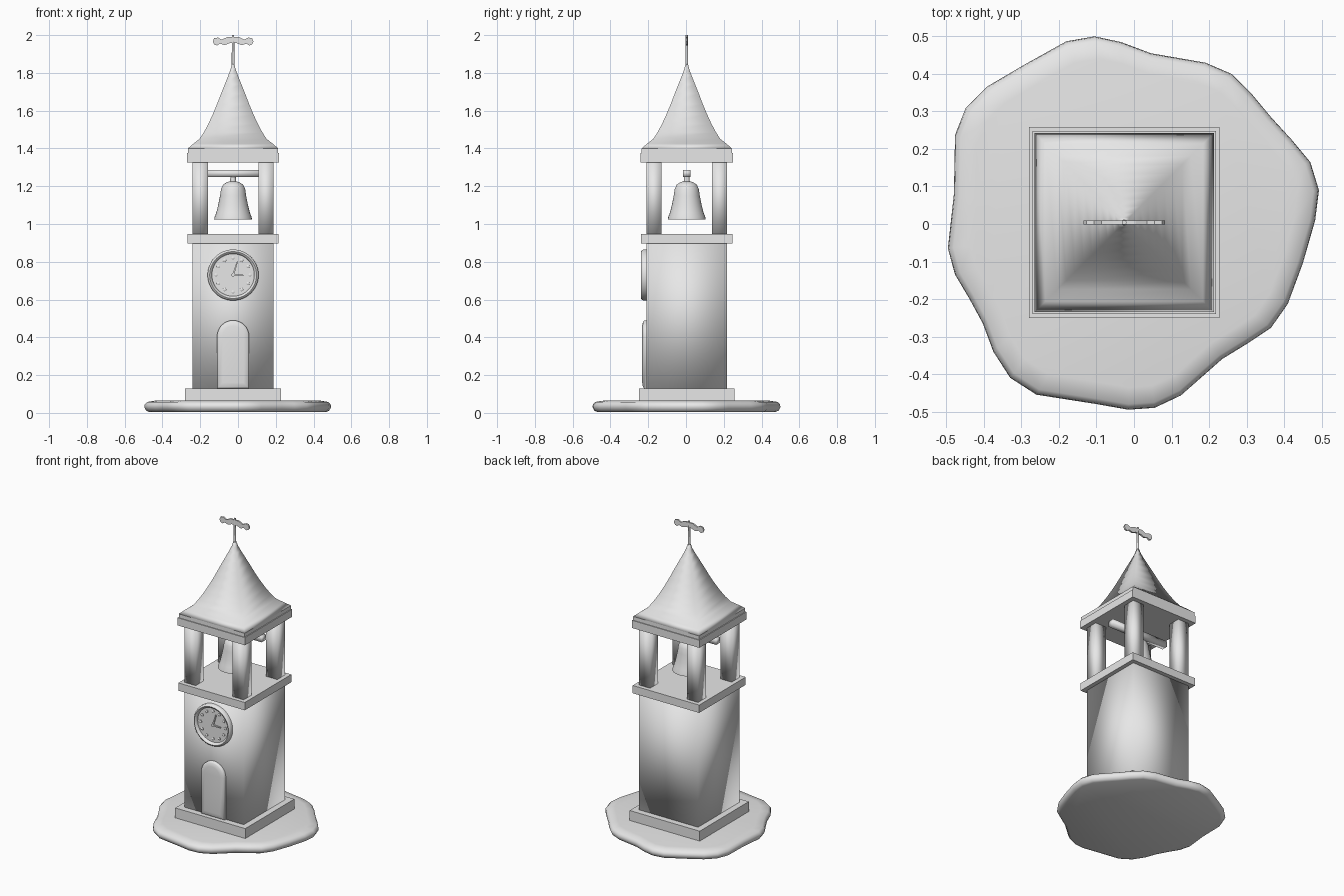
import bpy, bmesh, math
from mathutils import Vector

if "Cube" in bpy.data.objects:
    bpy.data.objects.remove(bpy.data.objects["Cube"])

CX, CY = -0.026, 0.004      # tower axis
HALF = 0.214                # tower half width
FRONT = CY - HALF           # front wall plane

stone = bpy.data.materials.new("pale_grey")
stone.use_nodes = True
stone.diffuse_color = (0.8, 0.8, 0.8, 1)
stone.node_tree.nodes["Principled BSDF"].inputs["Base Color"].default_value = (0.8, 0.8, 0.8, 1)


def finish(name, bm, angle):
    """Turn a bmesh into an object, smooth below the given angle."""
    bmesh.ops.recalc_face_normals(bm, faces=bm.faces[:])
    mesh = bpy.data.meshes.new(name)
    bm.to_mesh(mesh)
    bm.free()
    mesh.materials.append(stone)
    if angle:
        mesh.shade_smooth()
        if angle < 180:
            mesh.set_sharp_from_angle(angle=math.radians(angle))
    obj = bpy.data.objects.new(name, mesh)
    bpy.context.scene.collection.objects.link(obj)
    return obj


def loft(name, rings, angle=0):
    """Skin a stack of equal rings and cap both ends."""
    bm = bmesh.new()
    loops = [[bm.verts.new(p) for p in ring] for ring in rings]
    count = len(loops[0])
    for a, b in zip(loops, loops[1:]):
        for i in range(count):
            j = (i + 1) % count
            bm.faces.new((a[i], a[j], b[j], b[i]))
    bm.faces.new(loops[0])
    bm.faces.new(loops[-1])
    return finish(name, bm, angle)


def square(h, z):
    return [Vector((CX + sx * h, CY + sy * h, z))
            for sx, sy in ((-1, -1), (1, -1), (1, 1), (-1, 1))]


def circle(r, z, n=32):
    turn = [math.tau * i / n for i in range(n)]
    return [Vector((CX + r * math.cos(t), CY + r * math.sin(t), z)) for t in turn]


def wall_disc(r, y, x=CX, z=0.73, n=48):
    """Ring standing upright, parallel to the front wall."""
    turn = [math.tau * i / n for i in range(n)]
    return [Vector((x + r * math.cos(t), y, z + r * math.sin(t))) for t in turn]


def box(name, center, half, angle=0):
    cx, cy, cz = center
    hx, hy, hz = half
    rings = [[Vector((cx + sx * hx, cy + sy * hy, cz + sz * hz))
              for sx, sy in ((-1, -1), (1, -1), (1, 1), (-1, 1))] for sz in (-1, 1)]
    return loft(name, rings, angle)


def slab(name, h, low, high, angle=0):
    return loft(name, [square(h, low), square(h, high)], angle)


# Irregular ground patch with a rounded rim
outline = [(-.105, .5), (-.035, .485), (.045, .455), (.19, .43), (.26, .4), (.315, .345),
           (.365, .285), (.42, .225), (.47, .165), (.493, .09), (.483, .01), (.45, -.105),
           (.41, -.213), (.365, -.277), (.3, -.32), (.235, -.36), (.125, -.457),
           (.055, -.49), (-.015, -.495), (-.1, -.48), (-.26, -.455), (-.33, -.41),
           (-.375, -.34), (-.403, -.265), (-.44, -.197), (-.477, -.135), (-.496, -.065),
           (-.48, .08), (-.477, .237), (-.448, .31), (-.39, .367), (-.295, .423), (-.18, .487)]
rim = [(.95, .005), (.98, .012), (1, .03), (.995, .045), (.97, .058), (.88, .065)]
loft("ground", [[Vector((x * s, y * s, z)) for x, y in outline] for s, z in rim], 180)

# Tower shaft and ledges
slab("plinth", 0.254, 0.04, 0.13)
slab("tower_body", HALF, 0.13, 0.9, 180)
slab("belfry_floor", 0.241, 0.897, 0.948)
slab("belfry_ceiling", 0.244, 1.325, 1.375)
slab("roof_eave", 0.239, 1.375, 1.4)

# Belfry posts
for side, sx in (("right", -1), ("left", 1)):
    for end, sy in (("front", -1), ("back", 1)):
        box(f"{end}_{side}_post", (CX + sx * 0.174, CY + sy * 0.174, 1.137),
            (0.04, 0.04, 0.19), 180)

# Flared square roof
flare = [(.239, 1.4), (.21, 1.425), (.178, 1.45), (.155, 1.485), (.131, 1.53), (.108, 1.58),
         (.085, 1.635), (.064, 1.69), (.044, 1.74), (.026, 1.785), (.013, 1.82), (.006, 1.85)]
loft("roof", [square(h, z) for h, z in flare], 180)

# Bell on its beam
bell = [(.02, 1.16), (.05, 1.14), (.07, 1.08), (.09, 1.025), (.1, 1.025), (.098, 1.037),
        (.089, 1.06), (.079, 1.1), (.069, 1.15), (.064, 1.185), (.053, 1.208),
        (.034, 1.221), (.016, 1.226), (.014, 1.255)]
loft("bell", [circle(r, z) for r, z in bell], 50)
box("bell_beam", (CX, CY, 1.268), (0.21, 0.021, 0.018), 180)

# Clock: rounded frame around a recessed dial
frame = [(.135, .01), (.135, -.016), (.131, -.024), (.124, -.028),
         (.117, -.024), (.113, -.016), (.112, -.01)]
loft("clock", [wall_disc(r, FRONT + y) for r, y in frame], 50)
for hour in range(12):
    t = math.tau * hour / 12
    x, z = CX + 0.09 * math.sin(t), 0.73 + 0.09 * math.cos(t)
    loft(f"hour_mark_{hour + 1}",
         [wall_disc(r, FRONT + y, x, z, 10) for r, y in ((.009, -.008), (.009, -.015), (.005, -.018))], 50)


def hand(name, length, degrees):
    t = math.radians(degrees)
    along = Vector((math.sin(t), 0, math.cos(t)))
    across = Vector((along.z, 0, -along.x)) * 0.005
    rings = []
    for y in (-.008, -.018):
        base = Vector((CX, FRONT + y, 0.73))
        tip = base + along * length
        tail = base - along * 0.008
        rings.append([tail - across, tail + across, tip + across * 0.6, tip - across * 0.6])
    loft(name, rings)


hand("minute_hand", 0.075, 18)
hand("hour_hand", 0.056, 92)
loft("hand_hub", [wall_disc(.009, FRONT + y, n=12) for y in (-.008, -.02)], 50)


# Arched door with a softly domed face
def arch(inset, y):
    r = 0.085 - inset
    pts = [Vector((CX + r, FRONT + y, 0.13 + inset)), Vector((CX - r, FRONT + y, 0.13 + inset))]
    steps = [math.pi - math.pi * i / 16 for i in range(17)]
    return pts + [Vector((CX + r * math.cos(t), FRONT + y, 0.405 + r * math.sin(t))) for t in steps]


loft("door", [arch(i, y) for i, y in ((0, .01), (0, -.012), (.008, -.018), (.03, -.022))], 60)

# Weather vane: pole and scalloped double-ended plate
loft("vane_pole", [circle(.008, 1.83, 10), circle(.006, 2.0, 10)], 50)
scallop = [(.03, 1.99), (.06, 1.976), (.08, 1.987), (.1, 1.984), (.108, 1.966),
           (.1, 1.95), (.085, 1.945), (.07, 1.955), (.045, 1.947), (.02, 1.957)]
both = scallop + [(-x, z) for x, z in reversed(scallop)]
loft("vane_plate", [[Vector((CX + x, CY + y, z)) for x, z in both] for y in (-.005, .005)])
